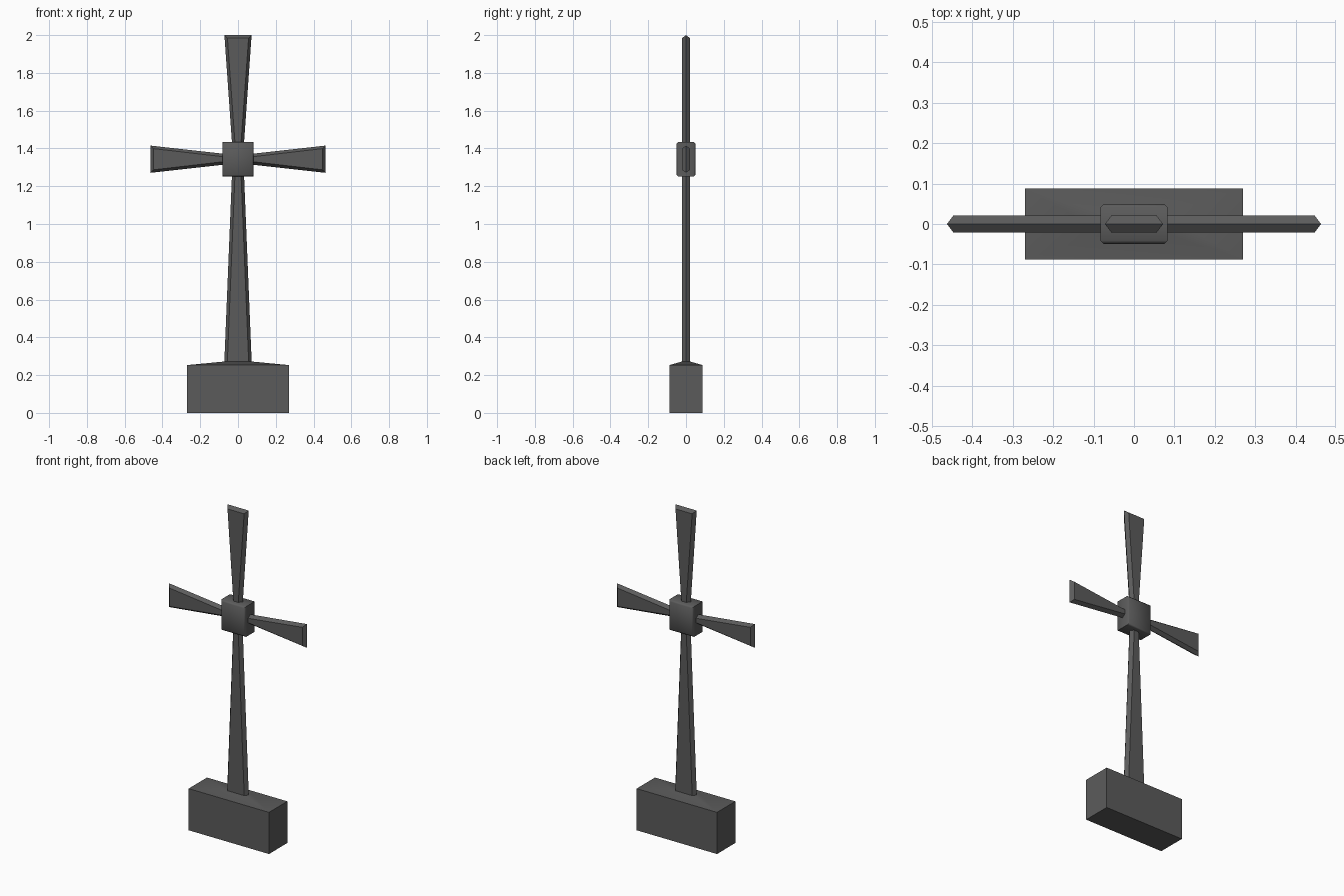
import bpy, bmesh
from math import pi, radians
from mathutils import Matrix

if "Cube" in bpy.data.objects:
    bpy.data.objects.remove(bpy.data.objects["Cube"])

# Dark stone colour shared by every part
dark = bpy.data.materials.new("dark_grey")
dark.diffuse_color = (0.105, 0.105, 0.105, 1)
dark.use_nodes = True
dark.node_tree.nodes["Principled BSDF"].inputs["Base Color"].default_value = dark.diffuse_color


def loft(name, loops, smooth_angle=0):
    """Skin a stack of matching closed loops and cap both ends."""
    bm = bmesh.new()
    rings = [[bm.verts.new(p) for p in loop] for loop in loops]
    n = len(rings[0])
    for a, b in zip(rings, rings[1:]):
        for i in range(n):
            j = (i + 1) % n
            bm.faces.new((a[i], a[j], b[j], b[i]))
    bm.faces.new(rings[0])
    bm.faces.new(rings[-1])
    bmesh.ops.recalc_face_normals(bm, faces=bm.faces)
    mesh = bpy.data.meshes.new(name)
    bm.to_mesh(mesh)
    bm.free()
    mesh.materials.append(dark)
    if smooth_angle:
        mesh.shade_smooth()
        mesh.set_sharp_from_angle(angle=radians(smooth_angle))
    obj = bpy.data.objects.new(name, mesh)
    bpy.context.collection.objects.link(obj)
    return obj


def rect_xy(hx, hy, z):
    return [(-hx, -hy, z), (hx, -hy, z), (hx, hy, z), (-hx, hy, z)]


def rect_xz(hx, hz, y, zc):
    return [(-hx, y, zc - hz), (hx, y, zc - hz), (hx, y, zc + hz), (-hx, y, zc + hz)]


CZ = 1.343            # height of the cross centre
T, B = 0.021, 0.016   # half thickness and edge bevel of the arms


def arm(name, length, neck, tip, angle, bevel_tip=B):
    """Flared plate pointing away from the centre, bevelled to a mid-plane ridge."""
    def outline(y, inset, end):
        start = 0.06
        return [(-neck + inset, y, start), (neck - inset, y, start),
                (tip - inset, y, length - end), (-tip + inset, y, length - end)]
    obj = loft(name, [outline(-T, B, bevel_tip), outline(0, 0, 0), outline(T, B, bevel_tip)])
    obj.data.transform(Matrix.Translation((0, 0, CZ)) @ Matrix.Rotation(angle, 4, 'Y'))
    return obj


# Base block with a shallow, softly shaded sloped top
loft("base", [rect_xy(0.27, 0.088, 0), rect_xy(0.27, 0.088, 0.253),
              rect_xy(0.072, 0.022, 0.272)], 30)

# Centre block, chamfered around its front and back faces
loft("centre_block", [rect_xz(0.075, 0.083, -0.05, CZ), rect_xz(0.083, 0.092, -0.041, CZ),
                      rect_xz(0.083, 0.092, 0.041, CZ), rect_xz(0.075, 0.083, 0.05, CZ)], 60)

# Four flared arms
arm("upper_arm", 2.0 - CZ, 0.030, 0.072, 0)
arm("right_arm", 0.463, 0.027, 0.072, pi / 2)
arm("left_arm", 0.463, 0.027, 0.072, -pi / 2)
arm("post", CZ - 0.255, 0.031, 0.073, pi, 0)
